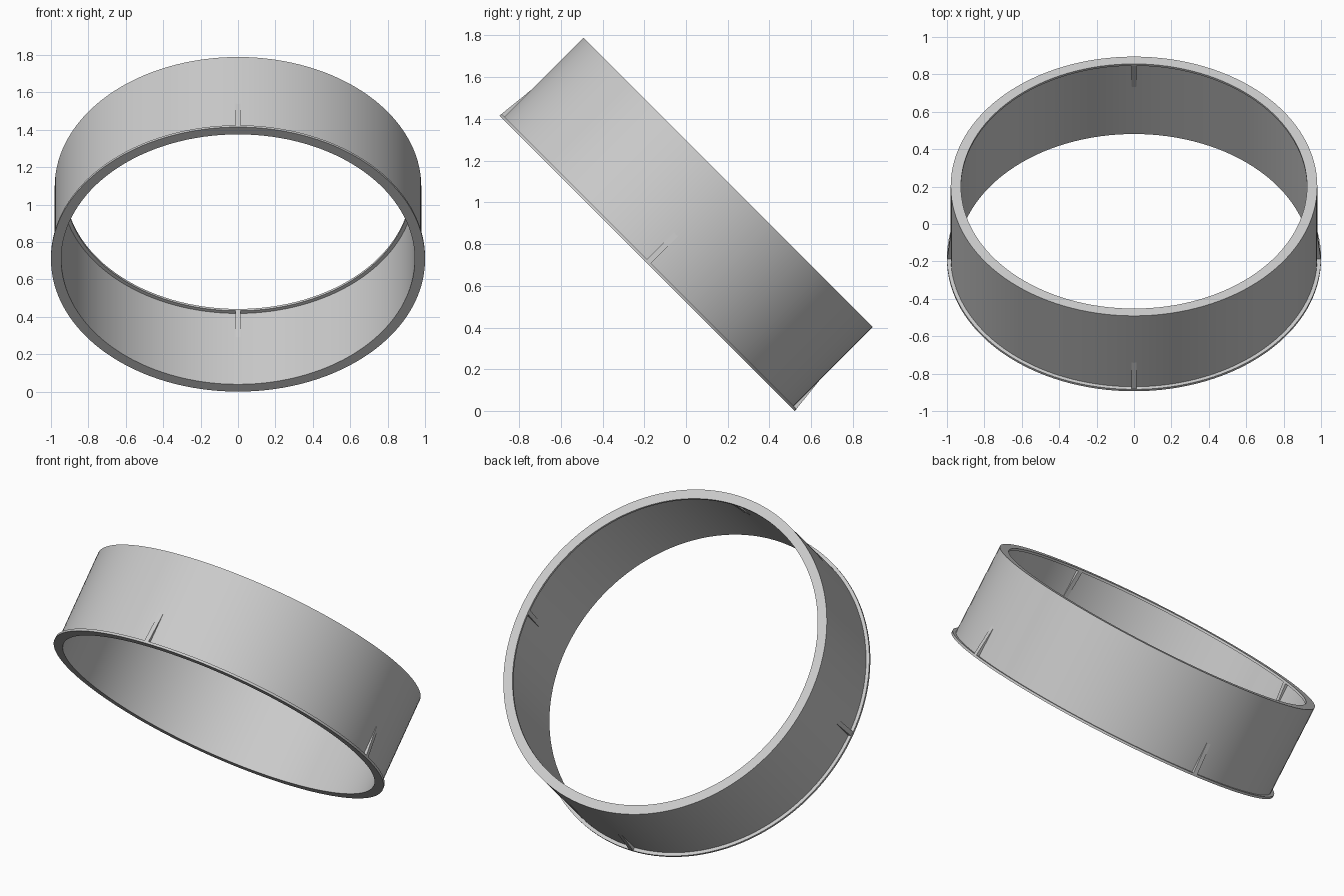
import bpy, math
from mathutils import Matrix

if "Cube" in bpy.data.objects:
    bpy.data.objects.remove(bpy.data.objects["Cube"])

SEG = 128
H = 0.55                       # ring depth along its axis
R_FLANGE, R_OUT, R_IN, R_LIP = 1.0, 0.98, 0.945, 0.925
T = 0.014                      # flange and lip thickness
GUSSET_LEN, GUSSET_W = 0.2, 0.027

grey = bpy.data.materials.new("light_grey")
grey.diffuse_color = (0.6, 0.6, 0.6, 1)
grey.use_nodes = True
grey.node_tree.nodes["Principled BSDF"].inputs["Base Color"].default_value = grey.diffuse_color

# Ring axis leans 45 degrees backwards
tilt = Matrix.Translation((0, -0.187, 0.707)) @ Matrix.Rotation(math.radians(-45), 4, 'X')


def add_mesh(name, verts, faces):
    mesh = bpy.data.meshes.new(name)
    mesh.from_pydata(verts, [], faces)
    mesh.transform(tilt)
    mesh.materials.append(grey)
    ob = bpy.data.objects.new(name, mesh)
    bpy.context.collection.objects.link(ob)
    return ob


# Ring: closed profile with outer flange at the bottom and inner lip at the top
profile = [(R_IN, 0), (R_FLANGE, 0), (R_FLANGE, T), (R_OUT, T),
           (R_OUT, H), (R_LIP, H), (R_LIP, H - T), (R_IN, H - T)]
n = len(profile)
verts, faces = [], []
for i in range(SEG):
    a = 2 * math.pi * i / SEG
    verts += [(r * math.cos(a), r * math.sin(a), z) for r, z in profile]
    j = (i + 1) % SEG
    for k in range(n):
        m = (k + 1) % n
        faces.append((i * n + k, j * n + k, j * n + m, i * n + m))
ring = add_mesh("flanged_ring", verts, faces)
bpy.context.view_layer.objects.active = ring
ring.select_set(True)
bpy.ops.object.shade_smooth_by_angle(angle=math.radians(30))


# Gussets: thin wedges bracing the flange outside and the lip inside
def gusset(name, tri, angle):
    rot = Matrix.Rotation(angle, 4, 'Z')
    w = GUSSET_W / 2
    pts = [rot @ Matrix.Translation((r, s, z)).to_translation()
           for s in (-w, w) for r, z in tri]
    add_mesh(name, pts, [(0, 1, 2), (5, 4, 3), (0, 3, 4, 1), (1, 4, 5, 2), (2, 5, 3, 0)])


SINK = 0.002
outer = [(R_OUT - SINK, T), (R_FLANGE - 0.001, T), (R_OUT - SINK, T + GUSSET_LEN)]
inner = [(R_IN + SINK, H - T), (R_LIP + 0.001, H - T), (R_IN + SINK, H - T - GUSSET_LEN)]
for q in range(4):
    gusset(f"outer_gusset_{q + 1}", outer, q * math.pi / 2)
    gusset(f"inner_gusset_{q + 1}", inner, q * math.pi / 2)
